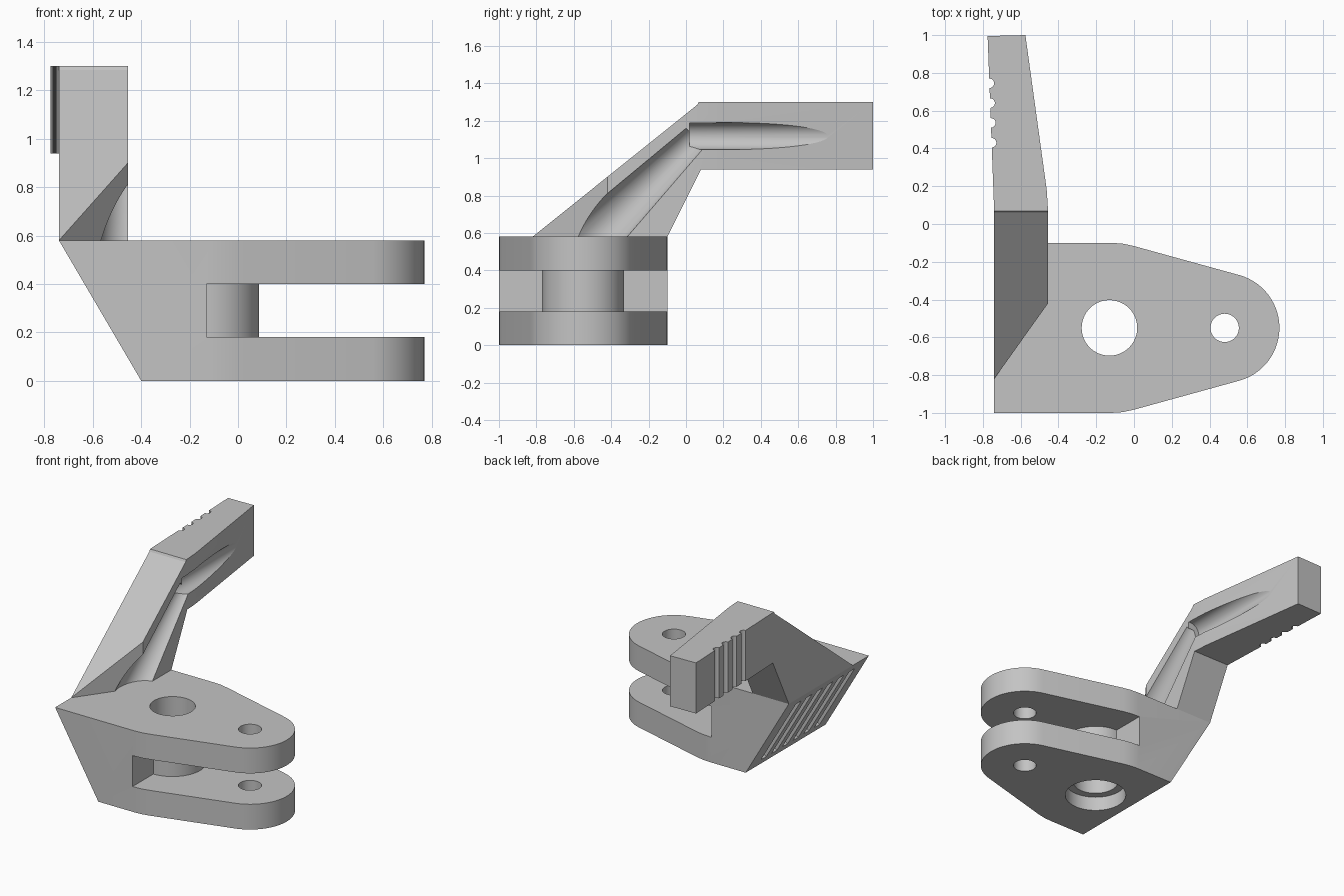
import bpy, bmesh, math
from mathutils import Vector, Matrix

if "Cube" in bpy.data.objects:
    bpy.data.objects.remove(bpy.data.objects["Cube"])

grey = bpy.data.materials.new("light grey")
grey.diffuse_color = (0.55, 0.55, 0.55, 1)
grey.use_nodes = True
grey.node_tree.nodes["Principled BSDF"].inputs["Base Color"].default_value = grey.diffuse_color


def to_object(name, bm):
    bmesh.ops.recalc_face_normals(bm, faces=bm.faces)
    me = bpy.data.meshes.new(name)
    bm.to_mesh(me)
    bm.free()
    me.materials.append(grey)
    ob = bpy.data.objects.new(name, me)
    bpy.context.collection.objects.link(ob)
    return ob


def prism(name, pts, axis, lo, hi):
    """Extrude a 2D outline along the given axis (x, y or z)."""
    def place(p, h):
        return {"x": (h, p[0], p[1]), "y": (p[0], h, p[1]), "z": (p[0], p[1], h)}[axis]
    bm = bmesh.new()
    a = [bm.verts.new(place(p, lo)) for p in pts]
    b = [bm.verts.new(place(p, hi)) for p in pts]
    bm.faces.new(a)
    bm.faces.new(b)
    n = len(pts)
    for i in range(n):
        j = (i + 1) % n
        bm.faces.new((a[i], a[j], b[j], b[i]))
    return to_object(name, bm)


def rod(p, q, r1, r2=None):
    """Cylinder or cone cutter from p to q."""
    p, q = Vector(p), Vector(q)
    d = q - p
    m = Matrix.Translation((p + q) / 2) @ d.to_track_quat("Z", "Y").to_matrix().to_4x4()
    bm = bmesh.new()
    bmesh.ops.create_cone(bm, cap_ends=True, segments=64, radius1=r1,
                          radius2=r1 if r2 is None else r2, depth=d.length, matrix=m)
    return to_object("cutter", bm)


def boolean(ob, tool, op="DIFFERENCE"):
    tool.hide_render = True
    mod = ob.modifiers.new("cut", "BOOLEAN")
    mod.operation, mod.solver, mod.object = op, "EXACT", tool
    bpy.context.view_layer.objects.active = ob
    bpy.ops.object.modifier_apply(modifier=mod.name)
    bpy.data.objects.remove(tool, do_unlink=True)


def arc(cx, cy, r, a0, a1, n):
    return [(cx + r * math.cos(math.radians(a0 + (a1 - a0) * i / n)),
             cy + r * math.sin(math.radians(a0 + (a1 - a0) * i / n))) for i in range(n + 1)]


MID, TOP = -0.55, 0.58

# base: tapered plate with a rounded nose
side = [(-0.85, 0.45), (-0.12, 0.45), (-0.06, 0.446), (0.0, 0.433)]
outline = [(x, MID + y) for x, y in side] + arc(0.48, MID, 0.29, 74.5, -74.5, 28)
outline += [(x, MID - y) for x, y in reversed(side)]
base = prism("clevis_base", outline, "z", 0, TOP)


# slanted rear face, with shallow ribs running up it
def slant(z, depth=0.0):
    return (-0.40 - 0.34 * z / TOP + depth * 0.863, z + depth * 0.506)


boolean(base, prism("cutter", [slant(-0.2), slant(0.8), (-1.2, 0.8), (-1.2, -0.2)], "y", -1.2, 0.1))
for i in range(6):
    y = -0.26 - 0.12 * i
    slot = [slant(0.05, -0.03), slant(0.05, 0.025), slant(0.52, 0.025), slant(0.52, -0.03)]
    boolean(base, prism("cutter", slot, "y", y - 0.03, y + 0.03))

# fork slot that leaves a round boss standing around the pivot
fork = [(1, 0.1), (-0.13, 0.1)] + arc(-0.13, MID, 0.217, 90, -90, 32) + [(-0.13, -1.2), (1, -1.2)]
boolean(base, prism("cutter", fork, "z", 0.18, 0.40))

# pivot hole with counterbore below, and pin hole
boolean(base, rod((-0.13, MID, -0.2), (-0.13, MID, 0.8), 0.147))
boolean(base, rod((-0.13, MID, -0.2), (-0.13, MID, 0.10), 0.20))
boolean(base, rod((0.48, MID, -0.2), (0.48, MID, 0.8), 0.075))

# arm: side profile trimmed by its plan outline
profile = [(-0.82, TOP), (0.06, 1.285), (0.068, 1.30), (1.1, 1.30), (1.1, 0.94), (0.08, 0.94), (-0.10, TOP)]
plan = [(-0.74, -0.82), (-0.455, -0.42), (-0.455, 0.07), (-0.462, 0.18),
        (-0.575, 1.0), (-0.775, 0.995), (-0.74, 0.06)]
arm = prism("lever_arm", profile, "x", -0.9, -0.3)
boolean(arm, prism("cutter", plan, "z", 0.3, 1.6), "INTERSECT")

# hollow channel: cone up the incline, then a straight run that fades out
low, high = Vector((-0.44, -0.49, 0.58)), Vector((-0.44, 0.05, 1.11))
boolean(arm, rod(low - (high - low) * 0.4, high, 0.16, 0.072))
boolean(arm, rod((-0.47, 0.02, 1.118), (-0.47, 1.2, 1.118), 0.072))

# finger grip notches
for y in (0.43, 0.535, 0.64, 0.745):
    x = -0.74 - 0.035 * (y - 0.06) / 0.94
    boolean(arm, rod((x, y, 0.8), (x, y, 1.5), 0.025))

# smooth rounded surfaces, keep edges crisp
for ob in (base, arm):
    bpy.ops.object.select_all(action="DESELECT")
    ob.select_set(True)
    bpy.context.view_layer.objects.active = ob
    bpy.ops.object.shade_smooth_by_angle(angle=math.radians(10))
